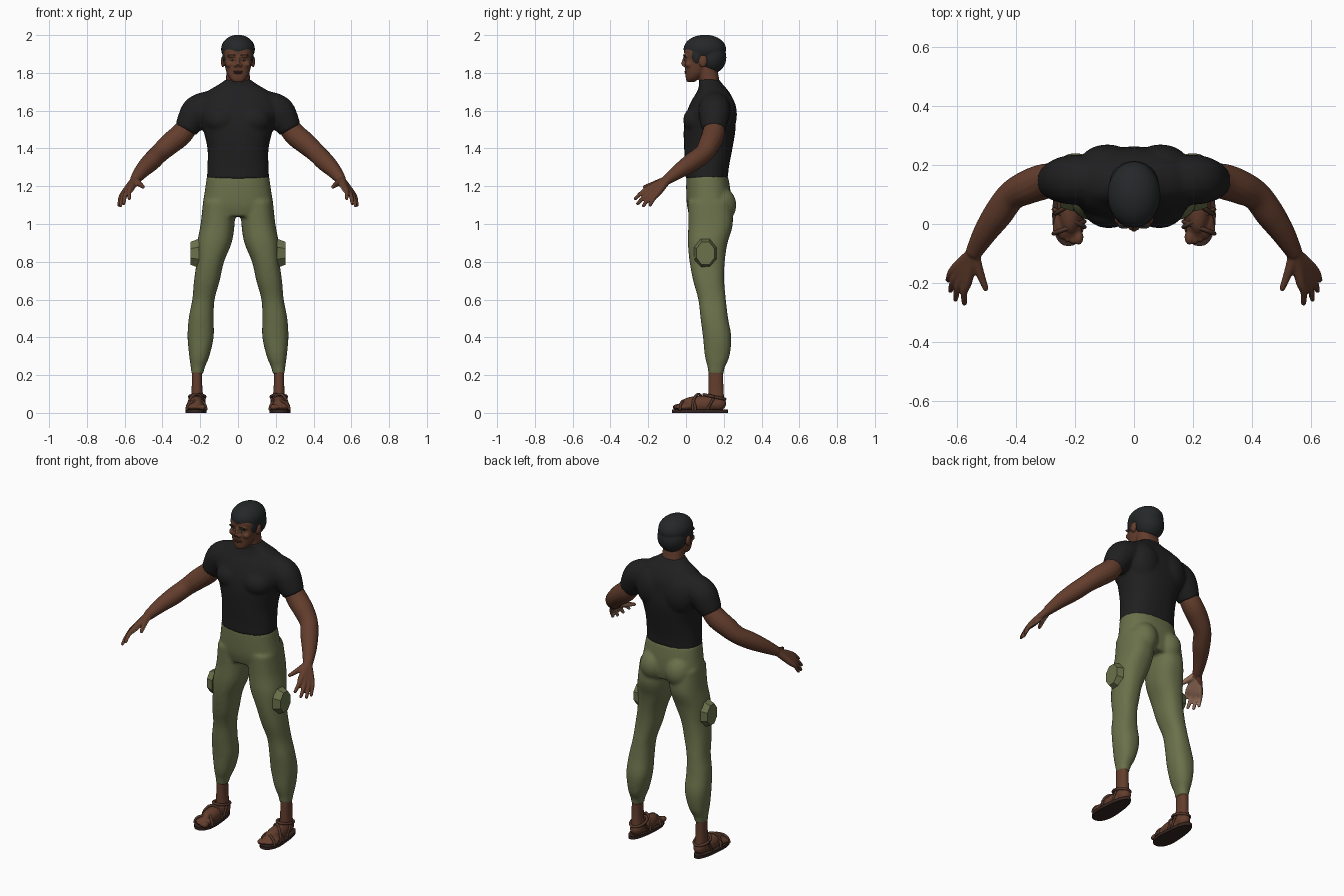
import bpy, bmesh, math
from mathutils import Vector, Matrix

cube = bpy.data.objects.get("Cube")
if cube:
    bpy.data.objects.remove(cube, do_unlink=True)


def material(name, r, g, b):
    m = bpy.data.materials.new(name)
    m.use_nodes = True
    m.diffuse_color = (r, g, b, 1)
    node = m.node_tree.nodes["Principled BSDF"]
    node.inputs["Base Color"].default_value = (r, g, b, 1)
    node.inputs["Roughness"].default_value = 0.8
    return m


SKIN = material("brown skin", .125, .047, .026)
PALM = material("pale palm", .32, .17, .11)
LIP = material("dark lip", .085, .03, .022)
SHIRT = material("black cloth", .014, .014, .015)
PANTS = material("olive cloth", .145, .165, .07)
HAIR = material("black hair", .018, .02, .021)
LEATHER = material("brown leather", .085, .038, .024)
SOLE = material("dark sole", .035, .018, .014)
WHITE = material("eye white", .45, .42, .38)


def spline(rows, steps=5):
    """Smooth rows of numbers with a Catmull-Rom curve."""
    out = []
    for i in range(len(rows) - 1):
        quad = [rows[max(0, min(len(rows) - 1, i + k))] for k in (-1, 0, 1, 2)]
        for s in range(steps):
            t = s / steps
            out.append([.5 * (2 * b + (c - a) * t + (2*a - 5*b + 4*c - d) * t * t
                              + (3*b - a - 3*c + d) * t ** 3) for a, b, c, d in zip(*quad)])
    return out + [list(rows[-1])]


def skin_rings(bm, rings):
    n = len(rings[0])
    for a, b in zip(rings, rings[1:]):
        for i in range(n):
            j = (i + 1) % n
            bm.faces.new((a[i], a[j], b[j], b[i]))
    bm.faces.new(rings[0][::-1])
    bm.faces.new(rings[-1])


def column(bm, rows, power=.85, n=32):
    """Stack level rounded rings; each row is z, x, y, x radius, y radius."""
    def soft(v):
        return math.copysign(abs(v) ** power, v)
    rings = []
    for z, x, y, rx, ry in spline(rows):
        angles = [math.tau * i / n for i in range(n)]
        rings.append([bm.verts.new((x + rx * soft(math.cos(a)), y + ry * soft(math.sin(a)), z))
                      for a in angles])
    skin_rings(bm, rings)


def limb(bm, rows, n=16):
    """Sweep a round section along a path; each row is x, y, z, radius."""
    pts = spline(rows)
    rings = []
    for i, (x, y, z, r) in enumerate(pts):
        a, b = pts[max(i - 1, 0)], pts[min(i + 1, len(pts) - 1)]
        turn = (Vector(b[:3]) - Vector(a[:3])).to_track_quat('Z', 'Y')
        rings.append([bm.verts.new(Vector((x, y, z)) + turn @ Vector(
            (r * math.cos(math.tau * k / n), r * math.sin(math.tau * k / n), 0))) for k in range(n)])
    skin_rings(bm, rings)


def ball(bm, centre, radii):
    m = Matrix.Translation(centre) @ Matrix.Diagonal((*radii, 1))
    bmesh.ops.create_uvsphere(bm, u_segments=24, v_segments=16, radius=1, matrix=m)


def mirror(bm):
    copy = bmesh.ops.duplicate(bm, geom=bm.verts[:] + bm.edges[:] + bm.faces[:])["geom"]
    for v in copy:
        if isinstance(v, bmesh.types.BMVert):
            v.co.x *= -1


def finish(name, bm, mat, voxel=0, smooth=4, both=False, flat=False):
    """Make the object, fusing overlapping volumes when a voxel size is given."""
    if both:
        mirror(bm)
    bmesh.ops.recalc_face_normals(bm, faces=bm.faces[:])
    mesh = bpy.data.meshes.new(name)
    bm.to_mesh(mesh)
    bm.free()
    ob = bpy.data.objects.new(name, mesh)
    bpy.context.collection.objects.link(ob)
    if voxel:
        fuse = ob.modifiers.new("fuse", 'REMESH')
        fuse.mode = 'VOXEL'
        fuse.voxel_size = voxel
        soften = ob.modifiers.new("soften", 'SMOOTH')
        soften.iterations = smooth
        graph = bpy.context.evaluated_depsgraph_get()
        ob.data = bpy.data.meshes.new_from_object(ob.evaluated_get(graph))
        ob.modifiers.clear()
    ob.data.materials.clear()
    ob.data.materials.append(mat)
    for p in ob.data.polygons:
        p.use_smooth = not flat
        p.material_index = 0
    return ob


# Shirt: torso, chest, shoulder blades and short sleeves
bm = bmesh.new()
for side in (-1, 1):
    ball(bm, (side * .085, .06, 1.55), (.09, .075, .075))
    ball(bm, (side * .09, .195, 1.58), (.1, .075, .12))
    limb(bm, [(side * x, y, z, r) for x, y, z, r in (
        (.13, .15, 1.63, .08), (.21, .15, 1.6, .085), (.25, .148, 1.545, .075), (.277, .145, 1.497, .061))])
column(bm, [(z, 0, y, rx, ry) for z, y, rx, ry in (
    (1.24, .11, .165, .112), (1.3, .112, .162, .115), (1.4, .118, .162, .128),
    (1.5, .125, .185, .137), (1.58, .13, .21, .13), (1.65, .14, .205, .112),
    (1.7, .143, .165, .085), (1.74, .132, .1, .062), (1.765, .12, .066, .056))])
finish("shirt", bm, SHIRT, .009, 6)

# Trousers: hips, seat and legs
bm = bmesh.new()
column(bm, [(z, 0, y, rx, ry) for z, y, rx, ry in (
    (1.255, .112, .165, .11), (1.18, .118, .175, .117), (1.1, .122, .186, .117), (1.04, .125, .17, .105))])
for side in (-1, 1):
    ball(bm, (side * .085, .172, 1.1), (.083, .095, .1))
    column(bm, [(z, side * x, y, rx, ry) for z, x, y, rx, ry in (
        (1.12, .1, .125, .085, .115), (1, .108, .13, .09, .118), (.9, .125, .115, .091, .105),
        (.8, .147, .112, .073, .093), (.7, .165, .12, .068, .082), (.6, .183, .138, .059, .073),
        (.5, .195, .15, .066, .073), (.4, .198, .165, .069, .075), (.3, .205, .165, .053, .065),
        (.24, .213, .16, .037, .045), (.205, .215, .158, .031, .041))])
finish("trousers", bm, PANTS, .009, 6)

# Eight-sided thigh pockets
bm = bmesh.new()
place = Matrix.Translation((.228, .103, .845)) @ Matrix.Rotation(math.pi / 2, 4, 'Y')
place = place @ Matrix.Diagonal((.08, .062, 1, 1)) @ Matrix.Rotation(math.pi / 8, 4, 'Z')
bmesh.ops.create_cone(bm, cap_ends=True, segments=8, radius1=1.05, radius2=.82, depth=.045, matrix=place)
finish("thigh_pockets", bm, PANTS, both=True, flat=True)

# Arms and hands
bm = bmesh.new()
limb(bm, [(.25, .15, 1.54, .052), (.3, .145, 1.475, .06), (.36, .125, 1.425, .058), (.415, .095, 1.375, .051),
          (.46, .035, 1.33, .05), (.505, -.03, 1.285, .041), (.545, -.1, 1.235, .028)])
wrist = Vector((.547, -.1, 1.233))
index, little = Vector((.565, -.193, 1.19)), Vector((.602, -.148, 1.165))
for i, tip in enumerate(((.575, -.268, 1.135), (.605, -.255, 1.108), (.622, -.225, 1.097), (.63, -.19, 1.1))):
    knuckle = index.lerp(little, i / 3)
    middle = knuckle.lerp(Vector(tip), .5) + Vector((.006, 0, .006))
    limb(bm, [(*wrist, .022), (*knuckle, .018), (*middle, .0125), (*tip, .0095)])
    ball(bm, tip, (.0095,) * 3)
limb(bm, [(*wrist, .024), (.525, -.16, 1.215, .016), (.503, -.218, 1.197, .0105)])
ball(bm, (.503, -.218, 1.197), (.0105,) * 3)
arms = finish("arms", bm, SKIN, .0055, 3, both=True)
arms.data.materials.append(PALM)
for p in arms.data.polygons:
    c, nrm = p.center, p.normal
    facing = Vector((-.73 * math.copysign(1, c.x), .24, -.64)).dot(nrm)
    p.material_index = int(c.y < -.115 and facing > .45)

# Head, neck, nose, brow and ears
bm = bmesh.new()
ball(bm, (0, .1, 1.9), (.078, .1, .085))
column(bm, [(z, 0, y, rx, ry) for z, y, rx, ry in (
    (1.752, .024, .024, .02), (1.77, .035, .044, .036), (1.8, .05, .06, .053), (1.84, .06, .07, .066),
    (1.88, .07, .076, .075), (1.92, .08, .078, .09), (1.95, .09, .07, .08))])
column(bm, [(1.69, 0, .135, .075, .06), (1.75, 0, .125, .064, .054), (1.83, 0, .11, .062, .054)])
limb(bm, [(0, -.006, 1.885, .008), (0, -.012, 1.865, .009), (0, -.017, 1.843, .011)])
for side in (-1, 1):
    ball(bm, (side * .012, -.01, 1.84), (.009, .011, .008))
    ball(bm, (side * .032, -.003, 1.89), (.028, .011, .008))
    ball(bm, (side * .045, .015, 1.845), (.022, .02, .018))
    ball(bm, (side * .08, .09, 1.86), (.011, .022, .031))
finish("head", bm, SKIN, .005, 3)

# Lips, eyes and eyebrows
bm = bmesh.new()
for z in (1.799, 1.807):
    ball(bm, (0, .001, z), (.025, .01, .005))
finish("lips", bm, LIP)
for name, mat, centre, radii in (
        ("eye_whites", WHITE, (.03, 0, 1.868), (.012, .008, .004)),
        ("pupils", HAIR, (.03, -.003, 1.868), (.005, .007, .004)),
        ("eyebrows", HAIR, (.033, -.006, 1.894), (.021, .01, .004))):
    bm = bmesh.new()
    ball(bm, centre, radii)
    finish(name, bm, mat, both=True)

# Short hair with sideburns
bm = bmesh.new()
ball(bm, (0, .1, 1.926), (.09, .113, .076))
ball(bm, (0, .136, 1.882), (.084, .078, .086))
for side in (-1, 1):
    ball(bm, (side * .066, .06, 1.89), (.016, .03, .045))
finish("hair", bm, HAIR, .006, 3)

# Ankles, feet and toes
bm = bmesh.new()
column(bm, [(.23, .217, .158, .028, .038), (.14, .217, .158, .028, .04), (.05, .215, .16, .035, .043)])
ball(bm, (.215, .168, .05), (.036, .045, .04))
ball(bm, (.217, .075, .045), (.043, .11, .045))
ball(bm, (.222, .005, .034), (.05, .055, .024))
for i in range(5):
    size = .017 if i == 0 else .012
    ball(bm, (.188 + .019 * i, -.045 + .004 * i * i / 2, .03), (size, .026, size))
finish("feet", bm, SKIN, .0055, 2, both=True)

# Sandal soles, narrower at the heel
bm = bmesh.new()
column(bm, [(0, .222, .074, .056, .149), (.018, .222, .074, .056, .149)], .8)
for v in bm.verts:
    v.co.x = .222 + (v.co.x - .222) * (1.05 - 1.4 * max(v.co.y, 0))
finish("sandal_soles", bm, SOLE, both=True, flat=True)

# Sandal straps over the toes and instep, and around the heel
bm = bmesh.new()
for y, lean, w, h in ((-.012, .02, .052, .05), (.02, -.03, .052, .058), (.065, .03, .046, .085)):
    limb(bm, [(.22 - w * math.cos(t), y + lean * math.cos(t), .014 + h * math.sin(t), .0075)
              for t in (math.pi * k / 8 for k in range(9))], 8)
limb(bm, [(.216 + .041 * math.cos(t), .15 + .056 * math.sin(t), .085 - .012 * math.sin(t), .008)
          for t in (math.tau * k / 16 for k in range(17))], 8)
for x in (.178, .254):
    limb(bm, [(x, .15, .085, .007), (x, .13, .05, .007), (x, .11, .012, .007)], 8)
finish("sandal_straps", bm, LEATHER, both=True)
